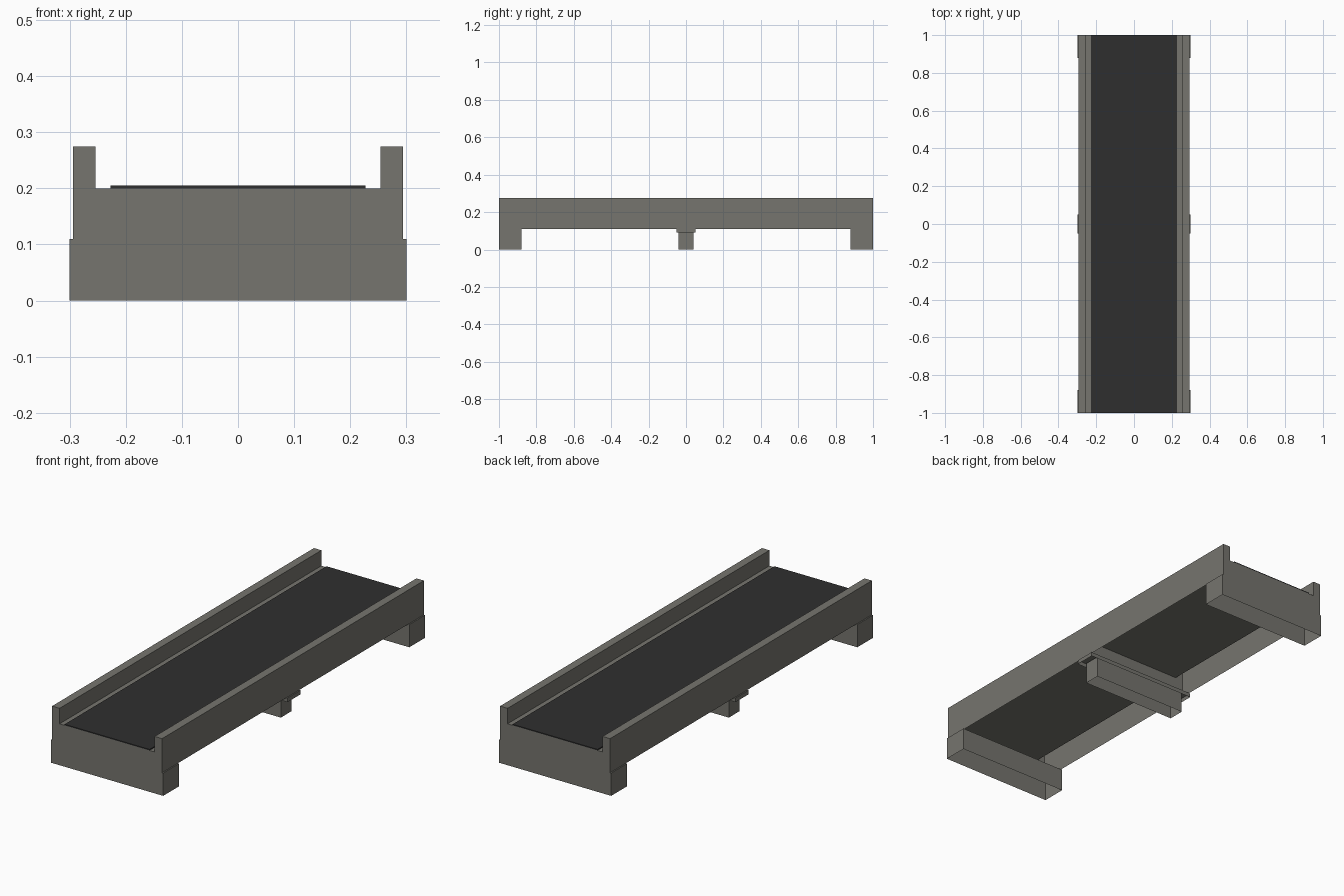
import bpy, bmesh

if "Cube" in bpy.data.objects:
    bpy.data.objects.remove(bpy.data.objects["Cube"])


def make_material(name, color):
    m = bpy.data.materials.new(name)
    m.diffuse_color = (*color, 1.0)
    m.use_nodes = True
    m.node_tree.nodes["Principled BSDF"].inputs["Base Color"].default_value = m.diffuse_color
    return m


CONCRETE = make_material("concrete grey", (0.180, 0.176, 0.156))
ASPHALT = make_material("asphalt dark", (0.028, 0.028, 0.028))


def finish(name, bm, mat):
    me = bpy.data.meshes.new(name)
    bm.to_mesh(me)
    bm.free()
    me.materials.append(mat)
    ob = bpy.data.objects.new(name, me)
    bpy.context.collection.objects.link(ob)
    return ob


def open_box(name, half_x, y0, y1, z0, z1, mat):
    """Box shell without its bottom face."""
    bm = bmesh.new()
    bmesh.ops.create_cube(bm, size=1)
    for v in bm.verts:
        v.co = (half_x * (1 if v.co.x > 0 else -1),
                y1 if v.co.y > 0 else y0,
                z1 if v.co.z > 0 else z0)
    bm.normal_update()
    bottom = [f for f in bm.faces if f.normal.z < -0.5]
    bmesh.ops.delete(bm, geom=bottom, context='FACES_ONLY')
    return finish(name, bm, mat)


# Bridge span: parapet and deck cross-section swept along y, open underneath
W, I, Z0, DECK, TOP = 0.294, 0.254, 0.11, 0.20, 0.275
half = [(W, Z0), (W, TOP), (I, TOP), (I, DECK)]
profile = half + [(-x, z) for x, z in reversed(half)]


def span(name, y0, y1, closed_y):
    bm = bmesh.new()
    a = [bm.verts.new((x, y0, z)) for x, z in profile]
    b = [bm.verts.new((x, y1, z)) for x, z in profile]
    for i in range(len(profile) - 1):
        bm.faces.new((a[i], a[i + 1], b[i + 1], b[i]))
    # end wall closing the span
    for ring, y in ((a, y0), (b, y1)):
        if y in closed_y:
            bm.faces.new(ring)
    bmesh.ops.recalc_face_normals(bm, faces=bm.faces)
    return finish(name, bm, CONCRETE)


span("front_span", -1, 0, (-1, 0))
span("back_span", 0, 1, (1,))

# Road surface
open_box("road_surface", 0.227, -1, 1, DECK, DECK + 0.005, ASPHALT)

# Abutments at both ends
open_box("front_abutment", 0.30, -1, -0.88, 0, Z0, CONCRETE)
open_box("back_abutment", 0.30, 0.88, 1, 0, Z0, CONCRETE)

# Central pier and its cap
open_box("pier_cap", 0.30, -0.05, 0.05, 0.09, Z0, CONCRETE)
open_box("pier", 0.257, -0.04, 0.04, 0, 0.105, CONCRETE)
